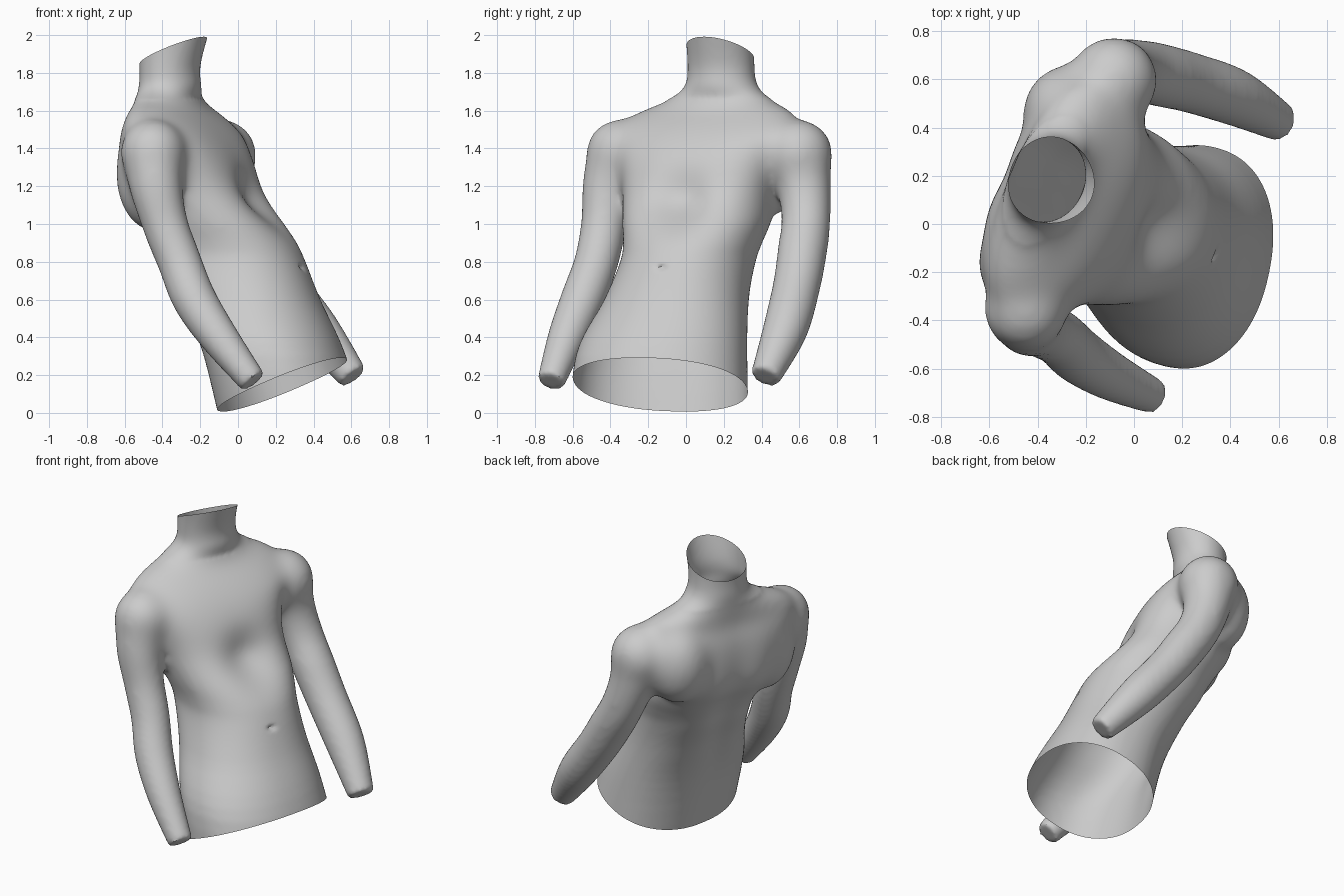
import bpy, bmesh, math
from mathutils import Vector, Matrix

if "Cube" in bpy.data.objects:
    bpy.data.objects.remove(bpy.data.objects["Cube"])

bm = bmesh.new()


def spline(rows, steps):
    """Catmull-Rom through rows of numbers."""
    out = []
    for i in range(len(rows) - 1):
        a, b, c, d = (rows[max(i - 1, 0)], rows[i], rows[i + 1],
                      rows[min(i + 2, len(rows) - 1)])
        for k in range(steps):
            t = k / steps
            out.append([0.5 * (2 * q + (r - p) * t + (2 * p - 5 * q + 4 * r - s) * t * t
                               + (3 * q - p - 3 * r + s) * t ** 3)
                        for p, q, r, s in zip(a, b, c, d)])
    out.append(list(rows[-1]))
    return out


def loft(rings):
    """Closed solid through rings of points."""
    vs = [[bm.verts.new(p) for p in r] for r in rings]
    n = len(vs[0])
    for a, b in zip(vs, vs[1:]):
        for i in range(n):
            j = (i + 1) % n
            bm.faces.new((a[i], a[j], b[j], b[i]))
    bm.faces.new(vs[0][::-1])
    bm.faces.new(vs[-1])


def ball(centre, radius, tall=1):
    bmesh.ops.create_icosphere(bm, subdivisions=4, radius=radius,
                               matrix=Matrix.Translation(centre)
                               @ Matrix.Diagonal((1, 1, tall, 1)))


def bump(v, mid, width):
    return math.exp(-((v - mid) / width) ** 2)


# Torso and neck: z, centre x, centre y, half depth, half width, squareness
torso = [(-0.15, .32, -.14, .385, .475, 2.2), (0.3, .195, -.13, .37, .455, 2.2),
         (0.6, .07, -.05, .36, .38, 2.2), (0.8, -.02, .01, .375, .35, 2.2),
         (0.9, -.065, .035, .375, .36, 2.2), (1.0, -.125, .055, .37, .385, 2.3),
         (1.1, -.195, .07, .365, .40, 2.4), (1.2, -.24, .08, .34, .415, 2.5),
         (1.35, -.275, .09, .30, .46, 2.6), (1.45, -.295, .11, .26, .52, 2.5),
         (1.53, -.32, .12, .21, .51, 2.3), (1.6, -.35, .165, .175, .43, 2.1),
         (1.66, -.365, .18, .155, .29, 2), (1.73, -.36, .187, .16, .20, 2),
         (1.85, -.36, .185, .16, .18, 2), (2.1, -.335, .18, .21, .19, 2)]
rings = []
for z, cx, cy, d, w, n in spline(torso, 5):
    # The chest is twisted further than the hips
    yaw = -math.radians(11 + 12 * min(max((z - .3) / .8, 0), 1))
    F = Vector((math.cos(yaw), math.sin(yaw), 0))
    S = Vector((-math.sin(yaw), math.cos(yaw), 0))
    ring = []
    for i in range(64):
        a = 2 * math.pi * i / 64
        c, s = math.cos(a), math.sin(a)
        u = math.copysign(abs(c) ** (2 / n), c) * d
        v = math.copysign(abs(s) ** (2 / n), s) * w
        if c > 0:      # sternum hollow
            u -= .10 * bump(v, 0.03, .15) * bump(z, 1.12, .13)
        else:          # spine groove
            u += .04 * bump(v, 0, .1) * bump(z, .9, .5)
        ring.append(Vector((cx, cy, z)) + F * u + S * v)
    rings.append(ring)
loft(rings)

# Arms: x, y, z, radius, with a round shoulder at the start
arms = [[(-.45, -.355, 1.38, .17), (-.435, -.41, 1.2, .145), (-.385, -.435, 1.0, .123),
         (-.31, -.475, .8, .116), (-.23, -.548, .6, .116), (-.1, -.63, .4, .102),
         (.08, -.715, .165, .074)],
        [(-.085, .595, 1.37, .18), (-.05, .625, 1.2, .147), (.02, .635, 1.02, .132),
         (.12, .615, .85, .13), (.24, .585, .67, .125), (.42, .525, .44, .118),
         (.61, .42, .19, .08)]]
for arm in arms:
    path = spline(arm, 5)
    pts = [Vector(p[:3]) for p in path]
    rings = []
    for i, p in enumerate(pts):
        t = (pts[min(i + 1, len(pts) - 1)] - pts[max(i - 1, 0)]).normalized()
        e = t.cross(Vector((0, 1, 0))).normalized()
        g = t.cross(e)
        rings.append([p + path[i][3] * (e * math.cos(k * math.pi / 14)
                                        + g * math.sin(k * math.pi / 14))
                      for k in range(28)])
    loft(rings)
    ball(pts[0], arm[0][3] + .008)

# Shoulder blades
ball((-.445, -.16, 1.27), .205, 1.5)
ball((-.26, .46, 1.32), .205, 1.3)
bmesh.ops.recalc_face_normals(bm, faces=bm.faces)

# Fuse into one skin
mesh = bpy.data.meshes.new("torso")
bm.to_mesh(mesh)
bm.free()
body = bpy.data.objects.new("torso", mesh)
bpy.context.collection.objects.link(body)
fuse = body.modifiers.new("fuse", 'REMESH')
fuse.mode = 'VOXEL'
fuse.voxel_size = 0.016
soft = body.modifiers.new("soften", 'SMOOTH')
soft.factor = 0.5
soft.iterations = 8
dg = bpy.context.evaluated_depsgraph_get()
bm = bmesh.new()
bm.from_mesh(body.evaluated_get(dg).to_mesh())
body.modifiers.clear()

# Blend the shoulders into chest and back, fading out downwards
for i in range(45):
    zone = [v for v in bm.verts if .9 + .008 * i < v.co.z < 1.66]
    bmesh.ops.smooth_vert(bm, verts=zone, factor=.5, use_axis_x=True,
                          use_axis_y=True, use_axis_z=True)

# Navel
for v in bm.verts:
    r = math.hypot((v.co.y + .13) / .035, (v.co.z - .77) / .018)
    if r < 1.5 and v.co.x > .15:
        v.co.x -= .02 * math.exp(-r * r * 2)


# Slanted open cuts at neck and waist; the wrists are left alone
def cut(faces, co, no):
    geom = list({g for f in faces for g in [f, *f.edges, *f.verts]})
    bmesh.ops.bisect_plane(bm, geom=geom, dist=1e-5, plane_co=co,
                           plane_no=no, clear_outer=True)


cut([f for f in bm.faces if f.calc_center_median().z > 1.7],
    (-.17, .05, 2.005), (-.38, .2, 1))
low = []
for f in bm.faces:
    c = f.calc_center_median()
    if c.z < .5 and math.hypot((c.x - .23) / .47, (c.y + .13) / .465) < 1.12:
        low.append(f)
cut(low, (-.13, .05, -.02), (.41, -.11, -1))

bm.to_mesh(mesh)
bm.free()
bpy.context.view_layer.objects.active = body
body.select_set(True)
bpy.ops.object.shade_smooth_by_angle(angle=math.radians(40))
